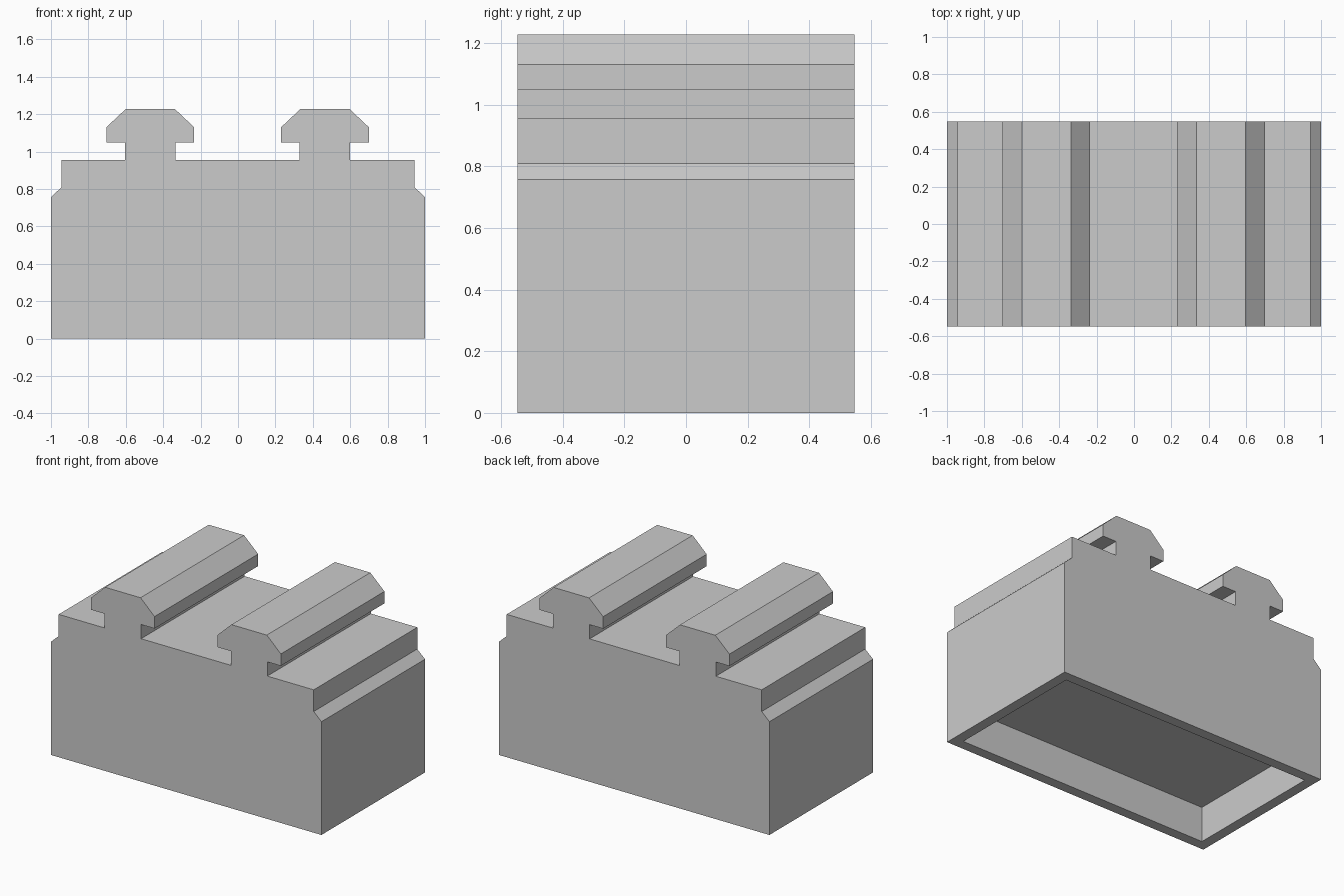
import bpy
import bmesh
from mathutils import Vector

cube = bpy.data.objects.get("Cube")
if cube:
    bpy.data.objects.remove(cube, do_unlink=True)

HALF_DEPTH = 0.547
WALL = 0.069
POCKET = 0.235
DECK = 0.955

# Plain grey material
grey = bpy.data.materials.new("plain_grey")
grey.use_nodes = True
colour = (0.6, 0.6, 0.6, 1)
grey.diffuse_color = colour
grey.node_tree.nodes["Principled BSDF"].inputs["Base Color"].default_value = colour


def rail(cx):
    """Outline of one undercut rail, from left to right."""
    half = [(0.135, DECK), (0.135, 1.05), (0.235, 1.05), (0.235, 1.13), (0.131, 1.228)]
    left = [(cx - x, z) for x, z in half]
    right = [(cx + x, z) for x, z in reversed(half)]
    return left + right


# Cross-section: block with stepped shoulders and two rails on the deck
shoulder = [(1, 0), (1, 0.757), (0.943, 0.81), (0.943, DECK)]
profile = [(-x, z) for x, z in shoulder]
profile += rail(-0.469) + rail(0.465)
profile += reversed(shoulder)

# Sweep the cross-section from front to back
bm = bmesh.new()
front = bm.faces.new([bm.verts.new((x, -HALF_DEPTH, z)) for x, z in profile])
swept = bmesh.ops.extrude_face_region(bm, geom=[front], use_keep_orig=True)
back_verts = [g for g in swept["geom"] if isinstance(g, bmesh.types.BMVert)]
bmesh.ops.translate(bm, verts=back_verts, vec=Vector((0, 2 * HALF_DEPTH, 0)))
bmesh.ops.recalc_face_normals(bm, faces=bm.faces[:])

# Shallow pocket in the underside
bottom = min(bm.faces, key=lambda f: f.calc_center_median().z)
bmesh.ops.inset_individual(bm, faces=[bottom], thickness=WALL, use_even_offset=True)
pocket = bmesh.ops.extrude_discrete_faces(bm, faces=[bottom])["faces"][0]
bmesh.ops.translate(bm, verts=pocket.verts[:], vec=Vector((0, 0, POCKET)))
bmesh.ops.recalc_face_normals(bm, faces=bm.faces[:])

mesh = bpy.data.meshes.new("railed_block")
bm.to_mesh(mesh)
bm.free()
mesh.materials.append(grey)
block = bpy.data.objects.new("railed_block", mesh)
bpy.context.collection.objects.link(block)
